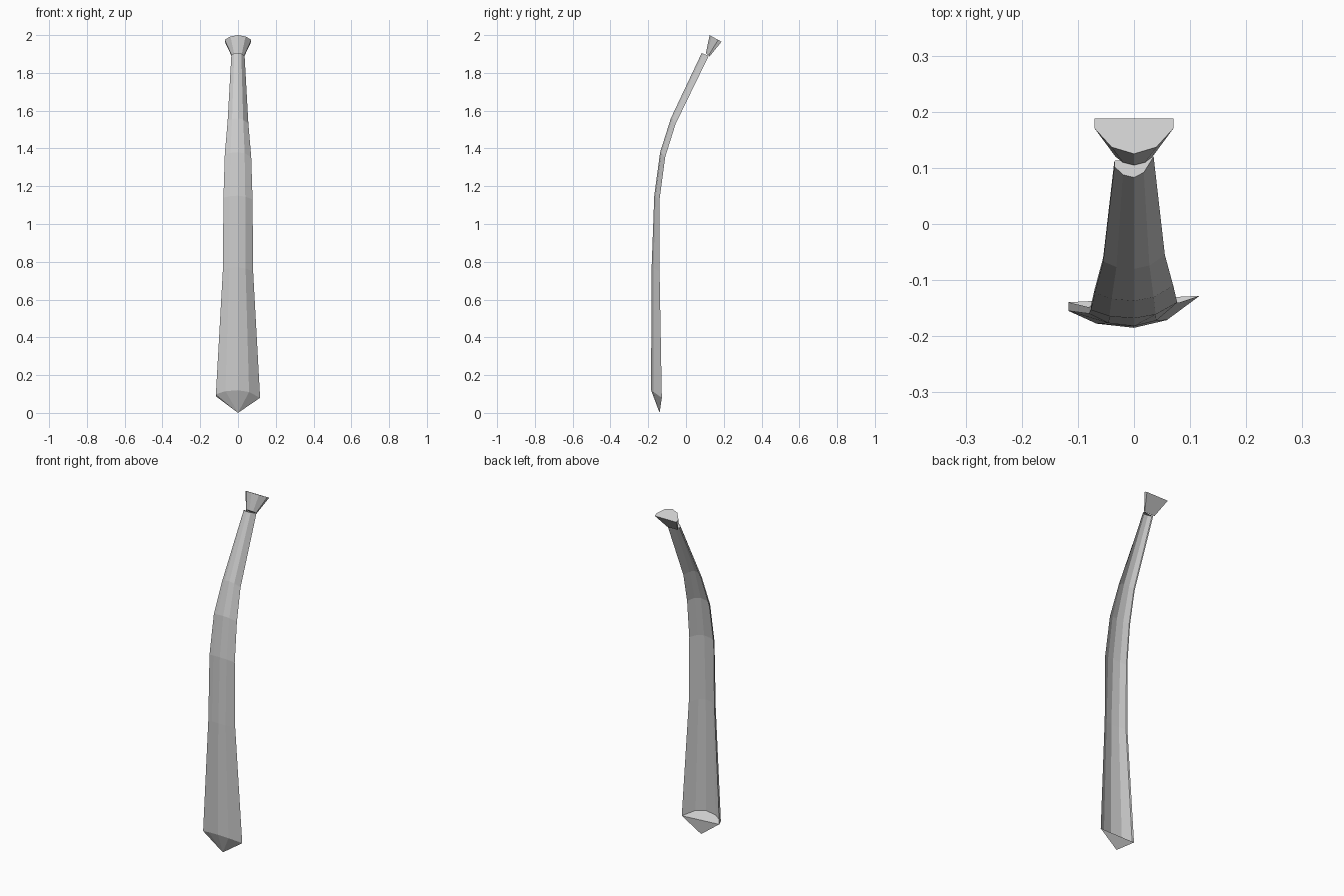
import bpy, bmesh

if "Cube" in bpy.data.objects:
    bpy.data.objects.remove(bpy.data.objects["Cube"])


def loft(name, rings, tip=None):
    """Skin closed rings of points, cap both ends, optionally add a point below the first ring."""
    bm = bmesh.new()
    rows = [[bm.verts.new(p) for p in ring] for ring in rings]
    n = len(rows[0])
    return bm, rows, n


def finish(bm, name):
    bmesh.ops.recalc_face_normals(bm, faces=bm.faces)
    mesh = bpy.data.meshes.new(name)
    bm.to_mesh(mesh)
    bm.free()
    obj = bpy.data.objects.new(name, mesh)
    bpy.context.collection.objects.link(obj)


# Blade: arched sheet, open at the back; x share and depth share of each column
columns = [(-1, 0.8), (-1, 0.53), (-0.57, 0.13), (0, 0), (0.5, 0.24), (1, 1)]
# half width, front y, front z, back y, back z
stations = [
    (0.117, -0.185, 0.12, -0.128, 0.08),
    (0.080, -0.182, 0.77, -0.140, 0.75),
    (0.077, -0.168, 1.15, -0.140, 1.13),
    (0.070, -0.137, 1.38, -0.110, 1.355),
    (0.055, -0.080, 1.56, -0.055, 1.53),
    (0.035, 0.083, 1.905, 0.120, 1.89),
]
rings = [[(cx * w, fy + d * (by - fy), fz + d * (bz - fz)) for cx, d in columns]
         for w, fy, fz, by, bz in stations]
bm, rows, n = loft("tie_blade", rings)
for a, b in zip(rows, rows[1:]):
    for i in range(n - 1):
        bm.faces.new((a[i], a[i + 1], b[i + 1], b[i]))
# Pointed end and the small cap under the knot
tip = bm.verts.new((0, -0.14, 0.0))
for i in range(n):
    bm.faces.new((rows[0][i], tip, rows[0][(i + 1) % n]))
bm.faces.new(rows[0])
bm.faces.new(rows[-1])
finish(bm, "tie_blade")

# Knot: flared half octagon, flat at the back
lower = [(0.033, 0.125, 1.887), (0.033, 0.120, 1.892), (0.020, 0.110, 1.90), (0, 0.105, 1.903)]
upper = [(0.07, 0.188, 1.965), (0.07, 0.170, 1.975), (0.04, 0.137, 1.993), (0, 0.125, 2.0)]
mirrored = [half + [(-x, y, z) for x, y, z in reversed(half[:-1])] for half in (lower, upper)]
bm, rows, n = loft("knot", mirrored)
for i in range(n):
    j = (i + 1) % n
    bm.faces.new((rows[0][i], rows[0][j], rows[1][j], rows[1][i]))
bm.faces.new(rows[0])
bm.faces.new(rows[1])
finish(bm, "knot")
